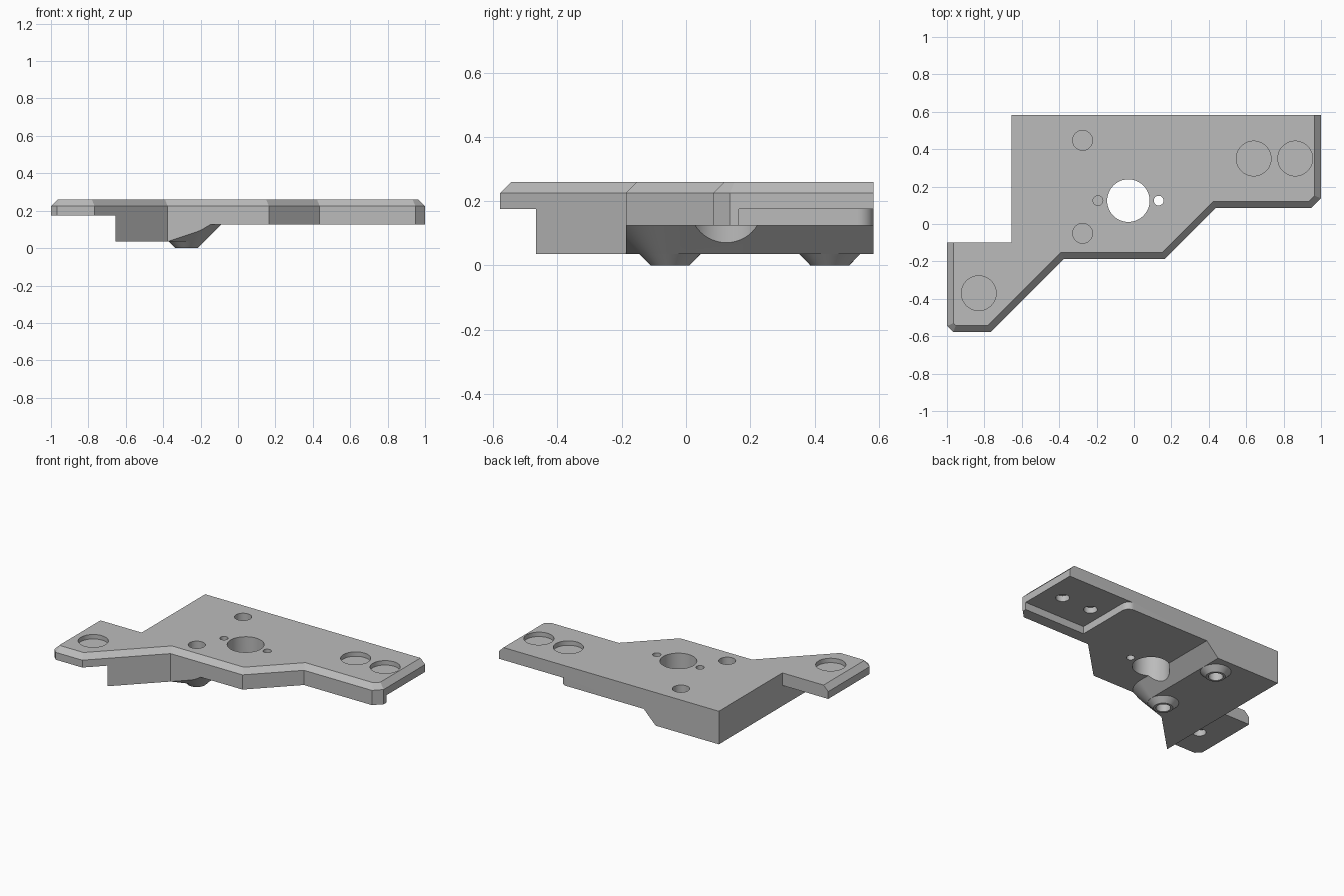
import bpy, bmesh, math
from mathutils import Vector

cube = bpy.data.objects.get("Cube")
if cube:
    bpy.data.objects.remove(cube, do_unlink=True)

grey = bpy.data.materials.new("plain_grey")
grey.use_nodes = True
grey.diffuse_color = (0.5, 0.5, 0.5, 1)
grey.node_tree.nodes["Principled BSDF"].inputs["Base Color"].default_value = (0.5, 0.5, 0.5, 1)

TOP, RIM, PLATE, TAB, BLOCK = 0.26, 0.225, 0.125, 0.175, 0.035
BEVEL = 0.035


def loft(name, rings):
    """Closed solid through rings given as (z, list of xy points)."""
    bm = bmesh.new()
    loops = [[bm.verts.new((x, y, z)) for x, y in pts] for z, pts in rings]
    n = len(loops[0])
    bm.faces.new(loops[0])
    bm.faces.new(loops[-1])
    for a, b in zip(loops, loops[1:]):
        for i in range(n):
            j = (i + 1) % n
            bm.faces.new((a[i], a[j], b[j], b[i]))
    bmesh.ops.recalc_face_normals(bm, faces=bm.faces)
    mesh = bpy.data.meshes.new(name)
    bm.to_mesh(mesh)
    bm.free()
    mesh.materials.append(grey)
    obj = bpy.data.objects.new(name, mesh)
    bpy.context.collection.objects.link(obj)
    return obj


def arc(cx, cy, r, start, end, n):
    angles = [math.radians(start + (end - start) * i / n) for i in range(n + 1)]
    return [(cx + r * math.cos(a), cy + r * math.sin(a)) for a in angles]


def circle(cx, cy, r, n=48):
    return arc(cx, cy, r, 0, 360, n)[:-1]


def box(x0, x1, y0, y1):
    return [(x0, y0), (x1, y0), (x1, y1), (x0, y1)]


def inset(pts, widths):
    """Move each edge (point i to i+1, counterclockwise) inward by its width."""
    out = []
    for i, p in enumerate(pts):
        p, a, b = Vector(p), Vector(pts[i - 1]), Vector(pts[(i + 1) % len(pts)])
        d0, d1 = (p - a).normalized(), (b - p).normalized()
        n0, n1 = Vector((-d0.y, d0.x)), Vector((-d1.y, d1.x))
        w0, w1 = widths[i - 1], widths[i]
        det = n0.x * n1.y - n0.y * n1.x
        out.append((p.x + (w0 * n1.y - w1 * n0.y) / det,
                    p.y + (w1 * n0.x - w0 * n1.x) / det))
    return out


def combine(target, tool, operation):
    mod = target.modifiers.new(tool.name, 'BOOLEAN')
    mod.operation, mod.object, mod.solver = operation, tool, 'EXACT'
    bpy.context.view_layer.objects.active = target
    bpy.ops.object.modifier_apply(modifier=mod.name)
    bpy.data.objects.remove(tool, do_unlink=True)


# Bracket body: outline with a bevelled top along the front and both ends
outline = [(-1, -0.1), (-1, -0.545), (-0.967, -0.578), (-0.767, -0.578),
           (-0.376, -0.187), (0.165, -0.187), (0.437, 0.085), (0.948, 0.085),
           (1, 0.137), (1, 0.583), (-0.655, 0.583), (-0.655, -0.1)]
bevels = [BEVEL] * 9 + [0] * 3
body = loft("mounting_bracket", [(BLOCK, outline), (RIM, outline), (TOP, inset(outline, bevels))])

# Clear the space under the thin plate, leaving a sloped, rounded block
boss_x, front_y, back_y = -0.275, -0.05, 0.447
to_corner = Vector((-0.376 - boss_x, -0.187 - front_y))
base_r = 0.095
reach = math.sqrt(to_corner.length_squared - base_r ** 2)
turn = math.degrees(math.atan2(to_corner.y, to_corner.x) + math.acos(base_r / to_corner.length))


def under_plate(z):
    r = base_r + z - BLOCK
    curve = arc(boss_x, front_y, r, turn, 0, 24)
    t = math.radians(turn)
    end = (curve[0][0] + reach * math.sin(t), curve[0][1] - reach * math.cos(t))
    return z, [end] + curve + [(boss_x + r, 0.8), (1.3, 0.8), (1.3, -0.8), (end[0], -0.8)]


combine(body, loft("plate_gap", [under_plate(-0.01), under_plate(PLATE)]), 'DIFFERENCE')

# Clear under the side tab
tab_gap = box(-1.2, -0.655, -0.8, 0.8)
combine(body, loft("tab_gap", [(-0.01, tab_gap), (TAB, tab_gap)]), 'DIFFERENCE')

# Corner recess on the underside, with a rounded wall end
recess = [(0.54, 0.165), (1.2, 0.165), (1.2, 0.8), (0.49, 0.8)] + arc(0.49, 0.533, 0.05, 90, 0, 12)
combine(body, loft("corner_recess", [(0.05, recess), (TAB, recess)]), 'DIFFERENCE')

# Tapered bosses below the block
for y in (front_y, back_y):
    rings = [(z, circle(boss_x, y, r)) for z, r in ((0, 0.06), (BLOCK, base_r - 0.0005), (0.08, 0.05))]
    combine(body, loft("boss", rings), 'UNION')

# Holes: x, y, radius, bottom, top
holes = [(-0.03, 0.125, 0.114, -0.1, 0.4), (0.132, 0.125, 0.026, -0.1, 0.4),
         (-0.193, 0.125, 0.026, 0.12, 0.4)]
for y in (front_y, back_y):
    holes += [(boss_x, y, 0.053, 0.13, 0.4), (boss_x, y, 0.045, -0.1, 0.11)]
for x, y in ((-0.83, -0.37), (0.64, 0.35), (0.862, 0.35)):
    holes += [(x, y, 0.093, 0.23, 0.4), (x, y, 0.042, 0.1, 0.215)]
for x, y, r, low, high in holes:
    ring = circle(x, y, r)
    combine(body, loft("hole", [(low, ring), (high, ring)]), 'DIFFERENCE')

bpy.ops.object.select_all(action='DESELECT')
body.select_set(True)
bpy.context.view_layer.objects.active = body
bpy.ops.object.shade_smooth_by_angle(angle=math.radians(25))
